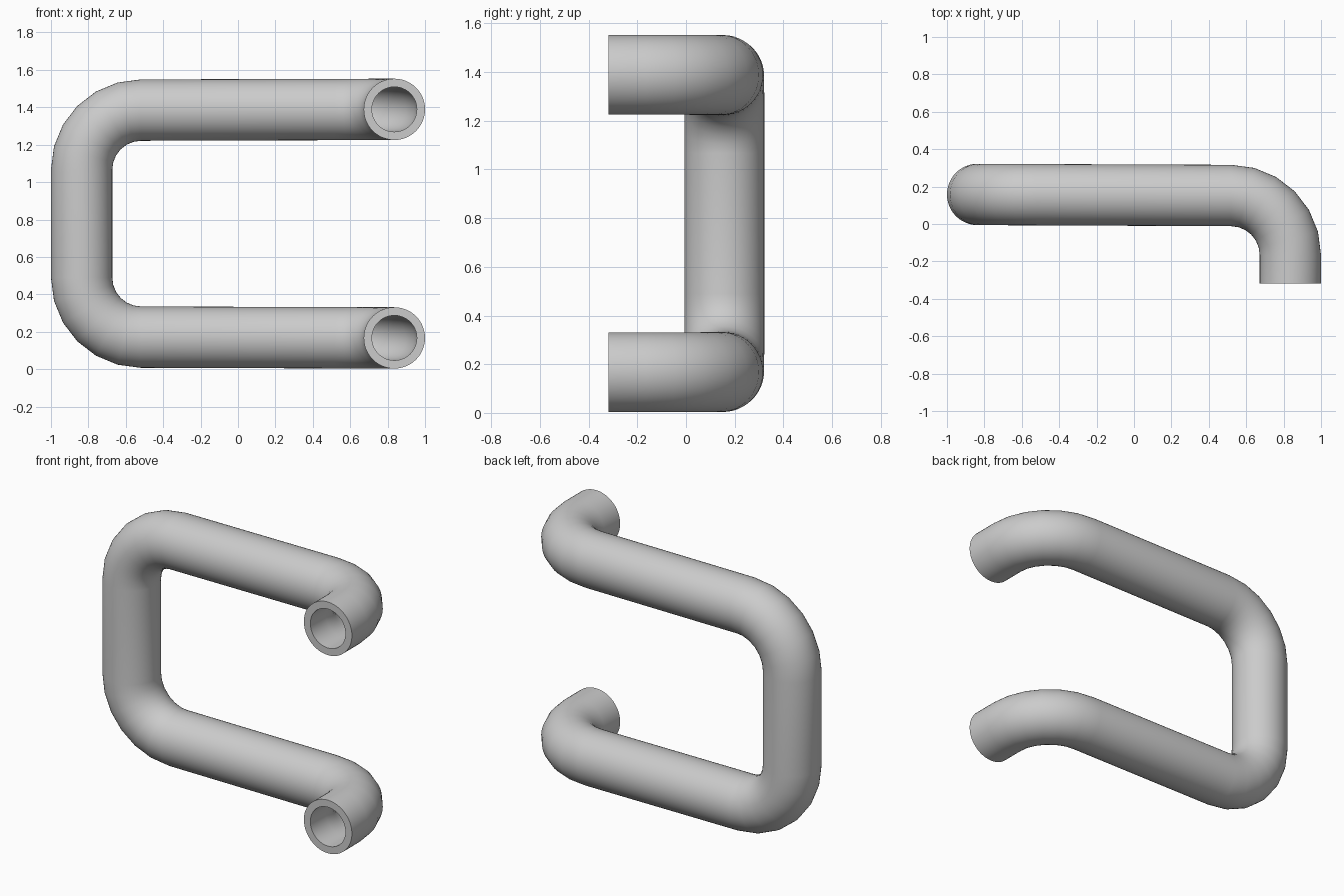
import bpy, bmesh, math
from mathutils import Vector, Quaternion

cube = bpy.data.objects.get("Cube")
if cube:
    bpy.data.objects.remove(cube, do_unlink=True)

OUTER, BORE, BEND = 0.164, 0.12, 0.318
SIDES, BEND_STEPS = 48, 6

# Centre line corners of the bent pipe
corners = [Vector(c) for c in (
    (0.836, -0.318, 0.167), (0.836, 0.151, 0.167), (-0.836, 0.158, 0.172),
    (-0.836, 0.158, 1.384), (0.836, 0.151, 1.389), (0.836, -0.318, 1.389))]


def rounded_path(points, radius, steps):
    """Return positions and tangents of a polyline with filleted corners."""
    path = [(points[0], (points[1] - points[0]).normalized())]
    for a, b, c in zip(points, points[1:], points[2:]):
        d1, d2 = (b - a).normalized(), (c - b).normalized()
        angle = d1.angle(d2)
        axis = d1.cross(d2).normalized()
        inward = axis.cross(d1)
        start = b - d1 * radius * math.tan(angle / 2)
        centre = start + inward * radius
        for i in range(steps + 1):
            turn = Quaternion(axis, angle * i / steps)
            path.append((centre - (turn @ inward) * radius, turn @ d1))
    path.append((points[-1], (points[-1] - points[-2]).normalized()))
    return path


def sweep_wall(bm, path, radius):
    """Sweep a circle along the path and return its rings of vertices."""
    rings = []
    tangent = path[0][1]
    normal = tangent.orthogonal().normalized()
    for pos, direction in path:
        normal = tangent.rotation_difference(direction) @ normal
        tangent = direction
        side = tangent.cross(normal)
        angles = [math.tau * k / SIDES for k in range(SIDES)]
        rings.append([bm.verts.new(pos + radius * (normal * math.cos(t) + side * math.sin(t)))
                      for t in angles])
    for lower, upper in zip(rings, rings[1:]):
        bridge(bm, lower, upper)
    return rings


def bridge(bm, r1, r2):
    for k in range(SIDES):
        n = (k + 1) % SIDES
        bm.faces.new((r1[k], r1[n], r2[n], r2[k]))


# Hollow pipe: outer wall, bore and the two flat end rims
bm = bmesh.new()
path = rounded_path(corners, BEND, BEND_STEPS)
outer = sweep_wall(bm, path, OUTER)
inner = sweep_wall(bm, path, BORE)
for end in (0, -1):
    bridge(bm, outer[end], inner[end])
bmesh.ops.recalc_face_normals(bm, faces=bm.faces)
mesh = bpy.data.meshes.new("bent_pipe")
bm.to_mesh(mesh)
bm.free()
pipe = bpy.data.objects.new("bent_pipe", mesh)
bpy.context.collection.objects.link(pipe)

# Plain grey material
grey = bpy.data.materials.new("light_grey")
grey.use_nodes = True
colour = (0.6, 0.6, 0.6, 1)
grey.diffuse_color = colour
grey.node_tree.nodes["Principled BSDF"].inputs["Base Color"].default_value = colour
mesh.materials.append(grey)

# Smooth walls with crisp rims
bpy.ops.object.select_all(action="DESELECT")
pipe.select_set(True)
bpy.context.view_layer.objects.active = pipe
bpy.ops.object.shade_smooth_by_angle(angle=math.radians(40))
